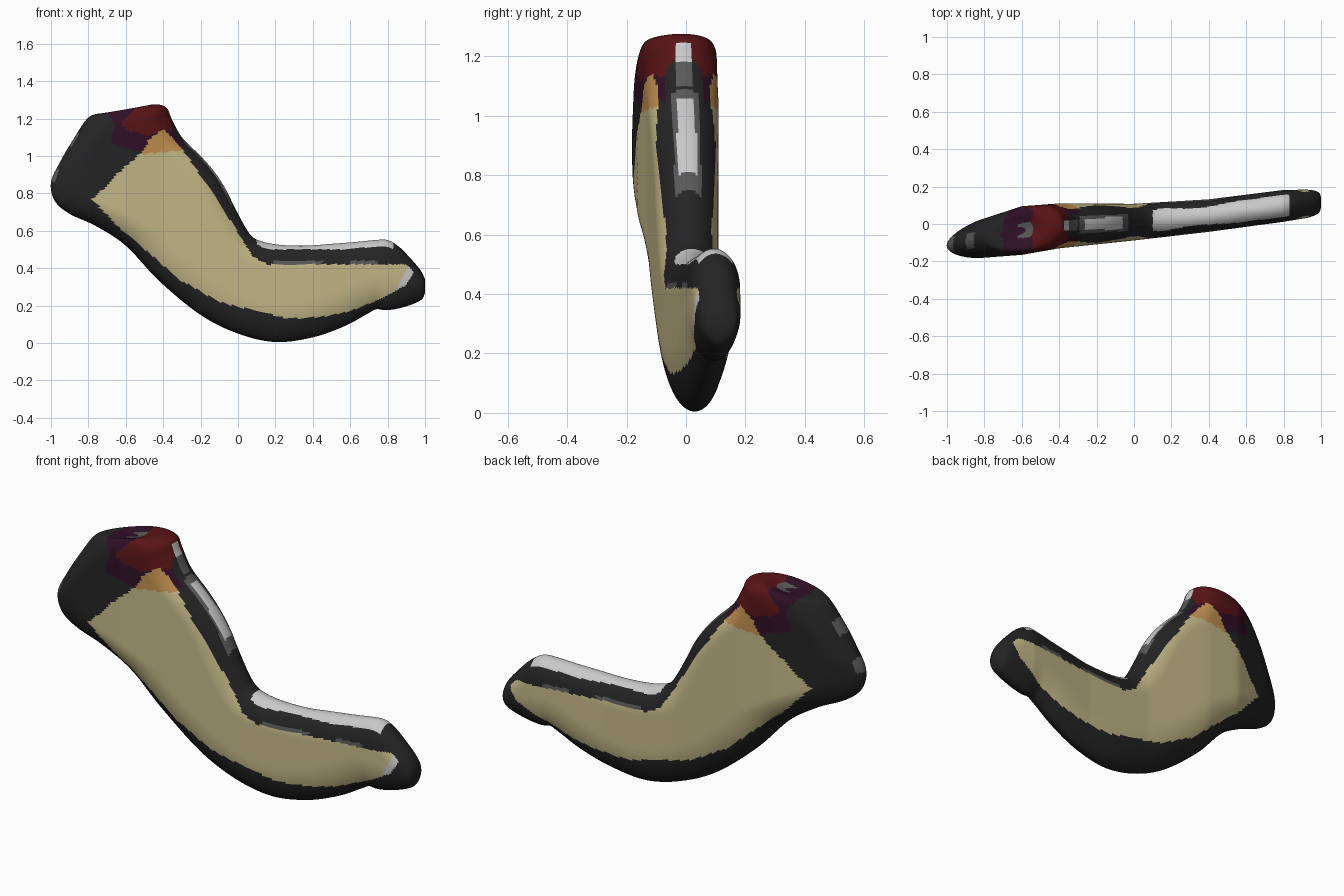
import bpy, bmesh, math
from mathutils import Vector
from mathutils.geometry import intersect_point_quad_2d  # noqa: F401

cube = bpy.data.objects.get("Cube")
if cube:
    bpy.data.objects.remove(cube, do_unlink=True)


# Materials, in index order
def make_material(name, colour):
    mat = bpy.data.materials.new(name)
    mat.use_nodes = True
    mat.diffuse_color = (*colour, 1)
    mat.node_tree.nodes["Principled BSDF"].inputs["Base Color"].default_value = (*colour, 1)
    return mat


PALETTE = {
    "charcoal": (.018, .018, .018),
    "tan": (.56, .49, .25),
    "dark_red": (.1, .007, .008),
    "plum": (.03, .005, .02),
    "orange": (.54, .28, .08),
    "light_grey": (.58, .58, .58),
    "mid_grey": (.1, .1, .1),
}
INDEX = {name: i for i, name in enumerate(PALETTE)}

# Matching points (x, z) along the upper and the lower edge, from ankle to toe
UPPER = [(-.58, 1.235), (-.46, 1.275), (-.385, 1.26), (-.355, 1.2), (-.3, 1.1),
         (-.2, 1), (-.13, .92), (-.07, .83), (-.02, .73), (.03, .635), (.07, .575),
         (.12, .545), (.22, .525), (.36, .52), (.5, .53), (.63, .54), (.73, .55),
         (.8, .55), (.86, .515), (.92, .455), (.975, .39), (1, .34)]
LOWER = [(-.72, 1.23), (-.8, 1.205), (-.88, 1.09), (-.95, .97), (-1, .86),
         (-.98, .76), (-.9, .69), (-.76, .625), (-.6, .52), (-.42, .33), (-.2, .15),
         (0, .05), (.2, .005), (.4, .03), (.57, .09), (.69, .155), (.74, .18),
         (.79, .175), (.86, .185), (.94, .21), (.985, .235), (1, .27)]

# Sideways centre and half thickness at each x
BODY = [(-1, -.115, .08), (-.8, -.075, .105), (-.6, -.035, .13), (-.4, -.01, .12),
        (0, .01, .098), (.4, .045, .087), (.8, .097, .085), (1, .115, .07)]

# Painted regions seen from the side (x, z)
TAN_SIDE = [(-.78, .77), (-.7, .84), (-.62, .93), (-.5, 1.03), (-.4, 1.08), (-.3, 1.04),
            (-.1, .75), (0, .59), (.08, .46), (.16, .42), (.9, .42), (.94, .38),
            (.9, .31), (.75, .23), (.6, .17), (.45, .14), (.27, .13), (.1, .17),
            (-.1, .22), (-.3, .33), (-.5, .5), (-.65, .63)]
RED_PATCH = [(-.63, 1.17), (-.5, 1.3), (-.33, 1.3), (-.34, 1.13), (-.4, 1.14),
             (-.48, 1.11), (-.58, 1.13)]
PLUM_PATCH = [(-.74, 1.3), (-.33, 1.3), (-.28, 1.04), (-.44, 1.13), (-.52, 1.02),
              (-.68, 1.07), (-.66, 1.17)]
ORANGE_PATCH = [(-.4, 1.15), (-.29, 1.03), (-.52, 1.01), (-.48, 1.08)]


def inside(poly, x, z):
    hit = False
    for (ax, az), (bx, bz) in zip(poly, poly[1:] + poly[:1]):
        if (az > z) != (bz > z) and x < ax + (z - az) * (bx - ax) / (bz - az):
            hit = not hit
    return hit


def body_at(x):
    x = max(-1, min(1, x))
    for a, b in zip(BODY, BODY[1:]):
        if x <= b[0]:
            f = (x - a[0]) / (b[0] - a[0])
            return a[1] + f * (b[1] - a[1]), a[2] + f * (b[2] - a[2])


def spline(points, t):
    """Smooth curve through the points, t counted in points."""
    i = min(int(t), len(points) - 2)
    f = t - i
    pick = [Vector(points[max(0, min(len(points) - 1, i + k))]) for k in (-1, 0, 1, 2)]
    a, b, c, d = pick
    return b + .5 * f * (c - a + f * (2 * a - 5 * b + 4 * c - d + f * (3 * (b - c) + d - a)))


def rounding(d):
    d = max(0, min(1, d))
    return math.sqrt(1 - (1 - d) ** 2)


def section(t, count):
    """Closed rounded ring between the upper and the lower edge."""
    u, low = spline(UPPER, t), spline(LOWER, t)
    width = (low - u).length
    r_up, r_low = min(.13, width / 2), min(.2, width / 2)
    last = len(UPPER) - 1
    taper = rounding(.02 + t / 2.6) * rounding(.06 + (last - t) / 2.5)
    ring = []
    for k in range(count):
        angle = math.tau * k / count
        s = (1 - math.cos(angle)) / 2
        p = u.lerp(low, s)
        centre, half = body_at(p.x)
        bulge = rounding(s * width / r_up) * rounding((1 - s) * width / r_low)
        side = -1 if angle < math.pi else 1
        ring.append((p.x, centre + side * half * taper * bulge, p.y))
    return ring


def spot(p, x, z, size):
    return math.hypot(p.x - x, p.z - z) < size


def paint(p, upper_half):
    x, z = p.x, p.z
    off = abs(p.y - body_at(x)[0])
    # Highlights along the upper ridge
    if upper_half:
        if .1 < x < .83 and z > .5 and off < .058:
            return "light_grey"
        along = abs(x + .16)
        if along < .13 and off < .045 and z > .7:
            return "light_grey" if along < .1 and off < .032 else "mid_grey"
        if -.375 < x < -.3 and off < .028:
            return "light_grey" if z > 1.18 else "mid_grey"
        if x > -.355 and off < .062 and z > .6:
            return "charcoal"
    # Small grey marks
    if off < .04 and (spot(p, -.58, 1.23, .04) or spot(p, -.88, 1.09, .04)
                      or spot(p, -.99, .9, .04)):
        return "mid_grey"
    # Ankle patches
    if inside(RED_PATCH, x, z):
        return "dark_red"
    if inside(ORANGE_PATCH, x, z):
        return "orange"
    if inside(PLUM_PATCH, x, z):
        return "plum"
    # Side panels and their grey trim
    if inside(TAN_SIDE, x, z):
        if p.y < .1 and x - .5 * z > .705 and z < .41:
            return "light_grey"
        return "tan"
    if .42 <= z < .44 and (.19 < x < .45 or .6 < x < .75):
        return "mid_grey"
    return "charcoal"


# Foot: one lofted skin from the ankle to the toe
AROUND, STEPS = 128, 210
bm = bmesh.new()
rings = []
for n in range(STEPS + 1):
    t = (len(UPPER) - 1) * n / STEPS
    rings.append([bm.verts.new(co) for co in section(t, AROUND)])
for a, b in zip(rings, rings[1:]):
    for k in range(AROUND):
        m = (k + 1) % AROUND
        face = bm.faces.new((a[k], a[m], b[m], b[k]))
        upper_half = min(k, AROUND - k) < AROUND / 4
        face.material_index = INDEX[paint(face.calc_center_median(), upper_half)]
for ring, colour in ((rings[0], "plum"), (rings[-1], "charcoal")):
    bm.faces.new(ring).material_index = INDEX[colour]
bmesh.ops.remove_doubles(bm, verts=bm.verts, dist=.0001)
bmesh.ops.recalc_face_normals(bm, faces=bm.faces)

mesh = bpy.data.meshes.new("foot")
bm.to_mesh(mesh)
bm.free()
for name, colour in PALETTE.items():
    mesh.materials.append(make_material(name, colour))
foot = bpy.data.objects.new("foot", mesh)
bpy.context.collection.objects.link(foot)
bpy.context.view_layer.objects.active = foot
foot.select_set(True)
bpy.ops.object.shade_smooth()
